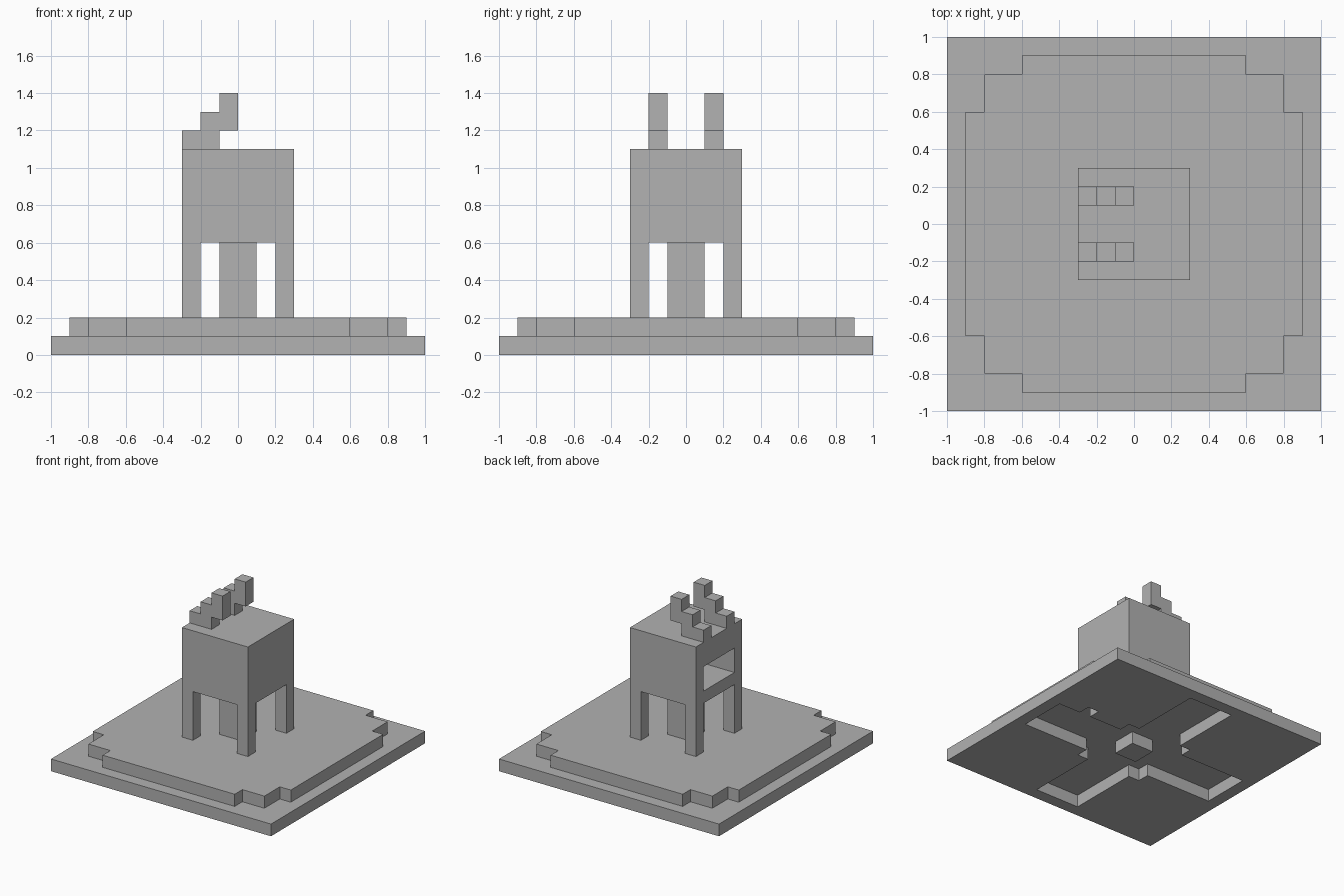
import bpy, bmesh, math

if "Cube" in bpy.data.objects:
    bpy.data.objects.remove(bpy.data.objects["Cube"], do_unlink=True)

STONE = (0.445, 0.445, 0.445, 1.0)
stone = bpy.data.materials.new("stone_grey")
stone.use_nodes = True
stone.diffuse_color = STONE
stone.node_tree.nodes["Principled BSDF"].inputs["Base Color"].default_value = STONE


def finish(name, bm):
    bmesh.ops.recalc_face_normals(bm, faces=bm.faces)
    mesh = bpy.data.meshes.new(name)
    bm.to_mesh(mesh)
    bm.free()
    mesh.materials.append(stone)
    obj = bpy.data.objects.new(name, mesh)
    bpy.context.scene.collection.objects.link(obj)
    return obj


def box(name, x, y, z):
    bm = bmesh.new()
    bmesh.ops.create_cube(bm, size=1)
    for v in bm.verts:
        for i, (lo, hi) in enumerate((x, y, z)):
            v.co[i] = hi if v.co[i] > 0 else lo
    return finish(name, bm)


def raise_faces(bm, faces, offset):
    new = bmesh.ops.extrude_face_region(bm, geom=faces, use_keep_orig=True)["geom"]
    moved = [v for v in new if isinstance(v, bmesh.types.BMVert)]
    bmesh.ops.translate(bm, verts=moved, vec=offset)


def block_layer(name, rule, z0, z1):
    """Slab made of the square cells whose centre passes the rule."""
    bm = bmesh.new()
    bmesh.ops.create_grid(bm, x_segments=20, y_segments=20, size=1)
    drop = [f for f in bm.faces if not rule(*f.calc_center_median().xy)]
    bmesh.ops.delete(bm, geom=drop, context='FACES')
    bmesh.ops.translate(bm, verts=bm.verts, vec=(0, 0, z0))
    raise_faces(bm, bm.faces[:], (0, 0, z1 - z0))
    return finish(name, bm)


# Base with a cross-shaped recess underneath
def base_rule(x, y):
    small, big = sorted((abs(x), abs(y)))
    cross = small < 0.2 and big < 0.9
    corner = 0.2 < small and big < 0.3
    notch = 0.6 < x < 0.7 and 0.2 < y < 0.3
    return not (cross or corner or notch)


# Upper step with stepped corners
def step_rule(x, y):
    small, big = sorted((abs(x), abs(y)))
    return big < 0.9 and not (small > 0.6 and big > 0.8)


block_layer("base", base_rule, 0, 0.1)
block_layer("upper_step", step_rule, 0.1, 0.2)

# Central pillar and corner legs
box("lower_pillar", (-0.1, 0.1), (-0.1, 0.1), (0, 0.1))
box("centre_pillar", (-0.1, 0.1), (-0.1, 0.1), (0.2, 0.6))
for sx, side in ((-1, "right"), (1, "left")):
    for sy, end in ((-1, "front"), (1, "back")):
        box(f"{end}_{side}_leg", sorted((0.2 * sx, 0.3 * sx)),
            sorted((0.2 * sy, 0.3 * sy)), (0.2, 0.6))

# Hollow body with a window on one side
body = box("body", (-0.3, 0.3), (-0.3, 0.3), (0.6, 1.1))
cavity = box("cavity_cutter", (-0.2, 0.2), (-0.2, 0.2), (0.7, 1.0))
window = box("window_cutter", (-0.4, 0.0), (-0.2, 0.2), (0.7, 0.9))
for cutter in (cavity, window):
    cutter.hide_render = True
    cutter.display_type = 'WIRE'
    mod = body.modifiers.new(cutter.name, 'BOOLEAN')
    mod.operation = 'DIFFERENCE'
    mod.solver = 'EXACT'
    mod.object = cutter

# Stepped horns
PROFILE = [(-3, 11), (-1, 11), (-1, 12), (0, 12), (0, 14),
           (-1, 14), (-1, 13), (-2, 13), (-2, 12), (-3, 12)]
for name, y in (("front_horn", -0.2), ("back_horn", 0.1)):
    bm = bmesh.new()
    face = bm.faces.new([bm.verts.new((px / 10, y, pz / 10)) for px, pz in PROFILE])
    raise_faces(bm, [face], (0, 0.1, 0))
    finish(name, bm)
